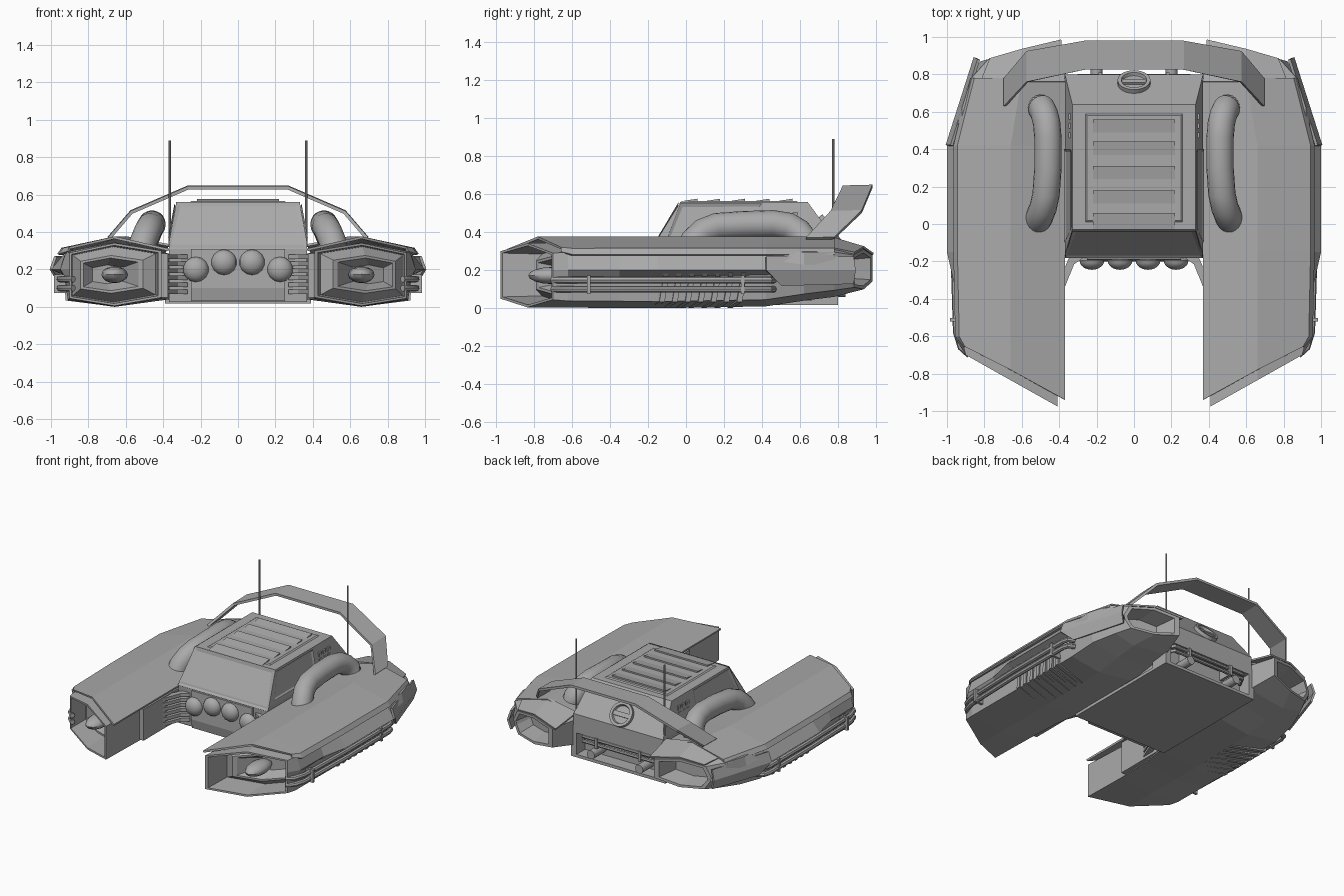
import bpy, bmesh, math
from mathutils import Vector

if "Cube" in bpy.data.objects:
    bpy.data.objects.remove(bpy.data.objects["Cube"])

grey = bpy.data.materials.new("hull grey")
grey.diffuse_color = (0.4, 0.4, 0.4, 1)
grey.use_nodes = True
grey.node_tree.nodes["Principled BSDF"].inputs["Base Color"].default_value = grey.diffuse_color


def finish(name, bm, mirror=False, thick=0, smooth=False):
    bmesh.ops.recalc_face_normals(bm, faces=bm.faces)
    me = bpy.data.meshes.new(name)
    bm.to_mesh(me)
    bm.free()
    me.materials.append(grey)
    ob = bpy.data.objects.new(name, me)
    bpy.context.collection.objects.link(ob)
    if thick:
        m = ob.modifiers.new("thickness", 'SOLIDIFY')
        m.thickness, m.offset = thick, 0
    if mirror:
        ob.modifiers.new("mirror", 'MIRROR')
    if smooth:
        for p in me.polygons:
            p.use_smooth = True
        me.set_sharp_from_angle(angle=math.radians(40))
    return ob


def loft(name, loops, closed=True, caps=True, **kw):
    """Skin a list of equal length point loops."""
    bm = bmesh.new()
    rows = [[bm.verts.new(p) for p in lp] for lp in loops]
    n = len(rows[0])
    for a, b in zip(rows, rows[1:]):
        for i in range(n if closed else n - 1):
            j = (i + 1) % n
            bm.faces.new((a[i], a[j], b[j], b[i]))
    if closed and caps:
        bm.faces.new(rows[0])
        bm.faces.new(rows[-1])
    return finish(name, bm, **kw)


def boxes(name, items, **kw):
    """Boxes given as (x0, x1, y0, y1, z0, z1)."""
    bm = bmesh.new()
    for x0, x1, y0, y1, z0, z1 in items:
        vs = bmesh.ops.create_cube(bm, size=1)['verts']
        for v in vs:
            v.co = ((x0 + x1) / 2 + v.co.x * (x1 - x0), (y0 + y1) / 2 + v.co.y * (y1 - y0),
                    (z0 + z1) / 2 + v.co.z * (z1 - z0))
    return finish(name, bm, **kw)


def tube(name, paths, r, sides=10, mirror=False):
    """Round tubes swept along point paths."""
    bm = bmesh.new()
    for path in paths:
        pts = [Vector(p) for p in path]
        rows = []
        for i, p in enumerate(pts):
            d = (pts[min(i + 1, len(pts) - 1)] - pts[max(i - 1, 0)]).normalized()
            u = d.cross(Vector((0, 0, 1)) if abs(d.z) < 0.9 else Vector((1, 0, 0))).normalized()
            w = u.cross(d)
            rows.append([bm.verts.new(p + r * (u * math.cos(t) + w * math.sin(t)))
                         for t in (2 * math.pi * k / sides for k in range(sides))])
        for a, b in zip(rows, rows[1:]):
            for i in range(sides):
                j = (i + 1) % sides
                bm.faces.new((a[i], a[j], b[j], b[i]))
        bm.faces.new(rows[0])
        bm.faces.new(rows[-1])
    return finish(name, bm, mirror=mirror, smooth=True)


def shrink(loop, sx, sz, dy):
    c = sum((Vector(p) for p in loop), Vector()) / len(loop)
    slope = (loop[3][1] - loop[0][1]) / (loop[3][0] - loop[0][0])
    return [(c.x + (x - c.x) * sx, y + (c.x - x) * (1 - sx) * slope + dy, c.z + (z - c.z) * sz)
            for x, y, z in loop]


# Side pods: hull with hollow intake and nozzle
def ring(y, xi, om, ou, ob, zb, zt=0.345, zi=0.285):
    return [(xi, y, zb + 0.04), (0.66, y, zb), (ob, y, zb + 0.035), (ou, y, zb + 0.165),
            (om, y, 0.2), (min(om, 0.93) - 0.01, y, zi + 0.01), (0.66, y, zt), (xi, y, zi)]

front = [(0.41, -0.975, 0.05), (0.66, -0.835, 0.005), (0.9, -0.70, 0.045), (0.9, -0.70, 0.16),
         (0.9, -0.70, 0.2), (0.9, -0.70, 0.29), (0.66, -0.835, 0.342), (0.41, -0.975, 0.3)]
rear = [(0.42, 0.98, 0.14), (0.6, 0.935, 0.1), (0.77, 0.885, 0.11), (0.81, 0.87, 0.17),
        (0.82, 0.87, 0.2), (0.78, 0.88, 0.28), (0.6, 0.935, 0.31), (0.42, 0.98, 0.28)]
loft("pod_hull", [
    shrink(front, 0.33, 0.3, 0.22), shrink(front, 0.6, 0.52, 0.13), shrink(front, 0.68, 0.6, 0.13),
    shrink(front, 0.9, 0.88, 0.2), shrink(front, 0.94, 0.92, 0.0), front,
    ring(-0.62, 0.41, 0.95, 0.93, 0.91, 0.003), ring(-0.35, 0.40, 0.955, 0.92, 0.91, 0.002),
    ring(-0.15, 0.37, 1.0, 0.92, 0.91, 0.0), ring(0.42, 0.37, 1.0, 0.92, 0.9, 0.01),
    ring(0.62, 0.37, 0.94, 0.92, 0.88, 0.04), ring(0.78, 0.37, 0.88, 0.87, 0.82, 0.06),
    rear, shrink(rear, 0.84, 0.82, 0.0), shrink(rear, 0.7, 0.66, -0.14)], mirror=True)

# Roof covers over the pods
loft("pod_cover", [
    [(0.37, -0.94, 0.305), (0.66, -0.78, 0.37), (0.9, -0.655, 0.315), (0.905, -0.655, 0.295)],
    [(0.37, -0.60, 0.305), (0.66, -0.60, 0.37), (0.93, -0.60, 0.31), (0.95, -0.60, 0.28)],
    [(0.37, -0.15, 0.305), (0.66, -0.15, 0.37), (0.94, -0.15, 0.31), (0.96, -0.15, 0.28)],
    [(0.37, 0.42, 0.305), (0.66, 0.42, 0.37), (0.94, 0.42, 0.31), (0.96, 0.42, 0.28)],
    [(0.37, 0.78, 0.305), (0.6, 0.78, 0.37), (0.85, 0.78, 0.31), (0.87, 0.78, 0.28)]],
    closed=False, mirror=True, thick=0.014)

# Slanted rear deck plate and outer tail fin
loft("tail_deck", [
    [(0.37, 0.76, 0.33), (0.6, 0.76, 0.372), (0.82, 0.76, 0.315)],
    [(0.39, 0.985, 0.285), (0.6, 0.935, 0.32), (0.77, 0.885, 0.29)]],
    closed=False, mirror=True, thick=0.012)
loft("tail_fin", [
    [(0.975, 0.42, 0.27), (1.0, 0.42, 0.2), (0.95, 0.5, 0.12)],
    [(0.83, 0.88, 0.27), (0.85, 0.89, 0.2), (0.83, 0.88, 0.13)]],
    closed=False, mirror=True, thick=0.015)

# Intake core
bm = bmesh.new()
bmesh.ops.create_uvsphere(bm, u_segments=12, v_segments=8, radius=1)
for v in bm.verts:
    v.co = (0.66 + v.co.x * 0.07, -0.70 + v.co.y * 0.13, 0.172 + v.co.z * 0.045)
finish("intake_core", bm, mirror=True, smooth=True)

# Underside ribs following the pod section
for k in range(7):
    y = -0.12 + 0.068 * k
    path = [(0.955, 0.19, 0.0), (0.925, 0.16, 0.0), (0.915, 0.04, -0.02), (0.66, 0.008, -0.07)]
    loft(f"pod_rib_{k + 1}", [[(x + dx, y + dy + s, max(z + dz, 0.0)) for dx, s, dz in
         ((0.006, 0, -0.006), (0.006, 0.028, -0.006), (-0.02, 0.028, 0.02), (-0.02, 0, 0.02))]
         for x, z, dy in path], mirror=True)

# Side rails joined at the back, with clamps
tube("side_rails", [[(0.88, -0.70, z), (0.925, -0.66, z), (0.95, -0.58, z), (0.965, -0.1, z),
                     (0.965, 0.4, z), (0.955, 0.44, z), (0.91, 0.46, z)] for z in (0.1, 0.148)],
     0.018, 8, mirror=True)
boxes("rail_clamps", [(0.90, 0.985, y, y + 0.018, 0.075, 0.172) for y in (-0.52, 0.29)], mirror=True)

# Inner flank blocks and slats between pods and cabin
boxes("flank_block", [(0.375, 0.42, -0.58, -0.14, 0.05, 0.285)], mirror=True)
for k in range(6):
    z = 0.07 + 0.037 * k
    loft(f"flank_slat_{k + 1}", [[(x, y, z), (x + 0.03, y + 0.03, z), (x + 0.03, y + 0.03, z + 0.024),
         (x, y, z + 0.024)] for x, y in ((0.27, -0.18), (0.32, -0.215), (0.375, -0.35))], mirror=True)

# Cabin
def rect(x, y0, y1, z):
    return [(-x, y0, z), (x, y0, z), (x, y1, z), (-x, y1, z)]

loft("cabin", [rect(0.37, -0.16, 0.70, 0.025), rect(0.37, -0.17, 0.70, 0.2), rect(0.37, -0.17, 0.8, 0.2),
               rect(0.37, -0.175, 0.8, 0.31), rect(0.37, -0.165, 0.8, 0.34), rect(0.33, -0.03, 0.64, 0.558)])
boxes("floor_plate", [(-0.39, 0.39, -0.15, 0.8, 0.018, 0.04)])
loft("nose_panel", [rect(0.25, -0.185, -0.15, 0.03), rect(0.25, -0.2, -0.15, 0.1),
                    rect(0.25, -0.19, -0.15, 0.31)])


def panel(name, corners, inset, depth, **kw):
    """A raised border around a sunken pane."""
    bm = bmesh.new()
    f = bm.faces.new([bm.verts.new(c) for c in corners])
    f.normal_update()
    n = f.normal.copy()
    for v in f.verts:
        v.co += n * depth
    bmesh.ops.inset_individual(bm, faces=[f], thickness=inset)
    for v in f.verts:
        v.co -= n * depth * 0.9
    ob = finish(name, bm, **kw)
    return ob

panel("windshield", [(-0.37, -0.175, 0.312), (0.37, -0.175, 0.312), (0.33, -0.03, 0.556),
                     (-0.33, -0.03, 0.556)], 0.035, 0.009)
panel("side_window", [(0.365, -0.1, 0.365), (0.365, 0.4, 0.365), (0.331, 0.4, 0.55),
                      (0.331, -0.03, 0.55)], 0.022, 0.009, mirror=True)
boxes("side_vents", [(0.335, 0.351, y, y + 0.03, z, z + 0.028)
                     for y in (0.46, 0.51, 0.56) for z in (0.43, 0.475)], mirror=True)

# Roof plate with wedge louvres
loft("roof_plate", [rect(0.27, 0.0, 0.6, 0.55), rect(0.25, 0.02, 0.58, 0.565)])
for k, y in enumerate((0.06, 0.18, 0.31, 0.44, 0.56)):
    loft(f"roof_louvre_{k + 1}", [[(x, y - 0.09, 0.562), (x, y, 0.562), (x, y, 0.576)]
                                  for x in (-0.22, 0.22)])

# Headlights: domes facing forward
bm = bmesh.new()
for x, z in ((-0.225, 0.2), (-0.075, 0.238), (0.075, 0.238), (0.225, 0.2)):
    vs = bmesh.ops.create_uvsphere(bm, u_segments=14, v_segments=10, radius=1)['verts']
    for v in vs:
        a, b, c = v.co
        v.co = (x + a * 0.068, -0.195 + c * (0.05 if c < 0 else 0.015), z + b * 0.068)
finish("headlights", bm, smooth=True)

# Round cap on the tail slope
slope = Vector((0, 0.16, -0.218)).normalized()
out = Vector((0, 0.218, 0.16)).normalized()
mid = Vector((0, 0.75, 0.408))
loft("tail_cap", [[mid + out * h + r * (slope * math.sin(t) + Vector((math.cos(t), 0, 0)))
     - r * Vector((math.cos(t), 0, 0)) + r * Vector((math.cos(t), 0, 0))
     for t in (math.pi * k / 12 for k in range(24))]
     for r, h in ((0.088, 0), (0.088, 0.025), (0.068, 0.025), (0.062, 0.008))])
loft("tail_cap_bar", [[mid + out * h + slope * s + Vector((x, 0, 0)) for h, s in
     ((0, -0.016), (0.02, -0.016), (0.02, 0.016), (0, 0.016))] for x in (-0.064, 0.064)])

# Rear bumper bars, tail pipes and side cheeks
tube("bumper_bars", [[(-0.33, 0.72, z), (-0.3, 0.79, z), (0.3, 0.79, z), (0.33, 0.72, z)]
                     for z in (0.15, 0.185)], 0.013, 8)
boxes("bumper_brackets", [(0.17, 0.19, 0.70, 0.81, 0.13, 0.205)], mirror=True)
tube("tail_pipe", [[(0.2, 0.68, 0.09), (0.2, 0.84, 0.09)]], 0.032, 12, mirror=True)
boxes("tail_cheek", [(0.345, 0.39, 0.66, 0.8, 0.03, 0.25)], mirror=True)

# Fat duct pipes on the pods
tube("duct_pipe", [[(0.515, 0.02, 0.31), (0.505, 0.04, 0.35), (0.485, 0.09, 0.40), (0.47, 0.16, 0.428),
                    (0.46, 0.3, 0.438), (0.46, 0.46, 0.443), (0.467, 0.54, 0.43), (0.48, 0.59, 0.40),
                    (0.495, 0.62, 0.36), (0.51, 0.63, 0.31)]], 0.073, 20, mirror=True)

# Rear arch and antennas
arch = [(0.69, 0.63, 0.78, 0.365), (0.57, 0.76, 0.925, 0.505), (0.265, 0.825, 0.98, 0.637)]
arch = arch + [(-x, a, b, z) for x, a, b, z in reversed(arch)]
loft("rear_arch", [[(x, a, z), (x, b, z + 0.004)] for x, a, b, z in arch], closed=False, thick=0.018)
tube("antenna", [[(0.365, 0.775, 0.32), (0.365, 0.775, 0.89)]], 0.006, 8, mirror=True)
